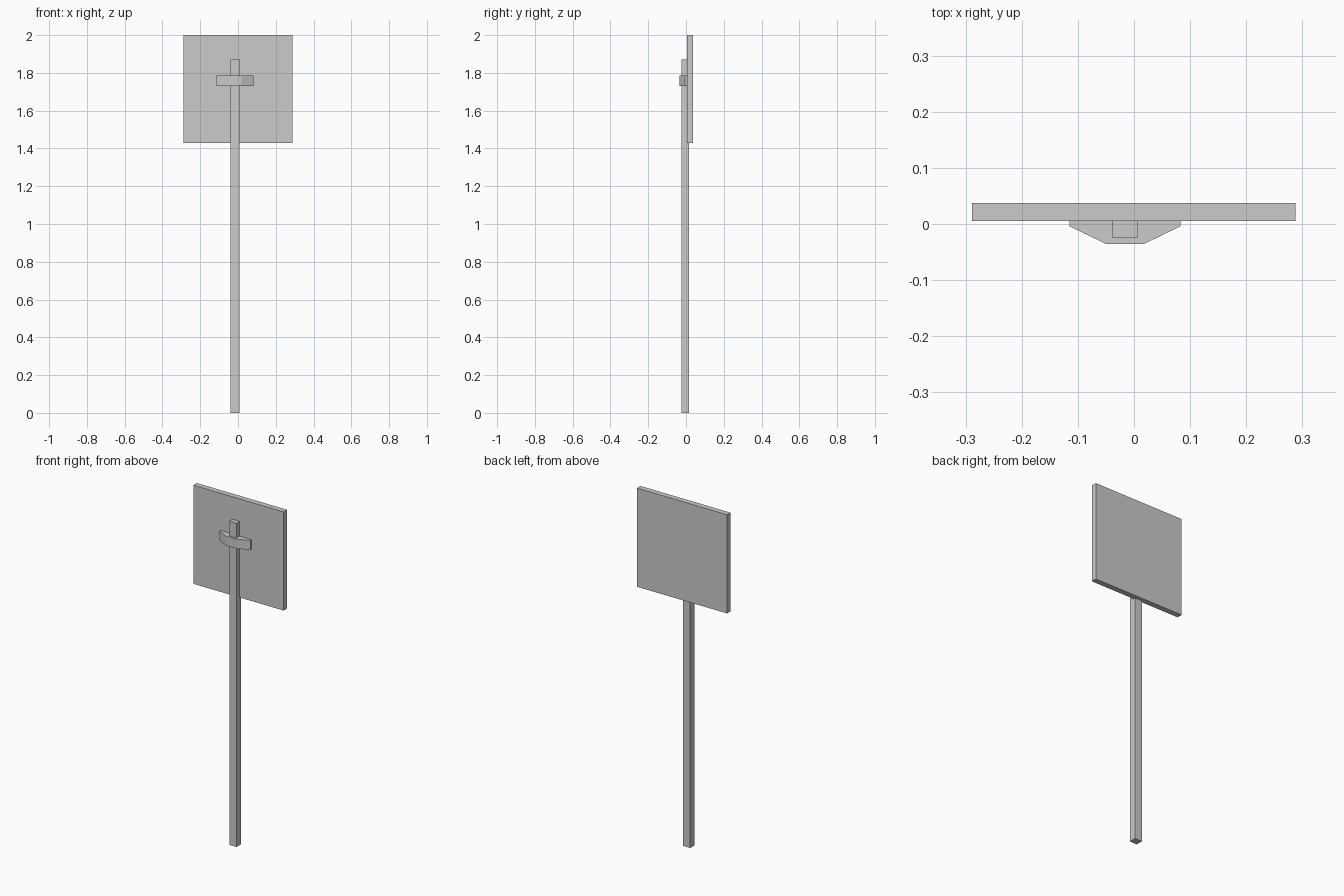
import bpy, bmesh

if "Cube" in bpy.data.objects:
    bpy.data.objects.remove(bpy.data.objects["Cube"])


def prism(name, profile, z0, z1):
    """Extrude an (x, y) profile from z0 up to z1."""
    bm = bmesh.new()
    face = bm.faces.new([bm.verts.new((x, y, z0)) for x, y in profile])
    ext = bmesh.ops.extrude_face_region(bm, geom=[face], use_keep_orig=True)
    top = [v for v in ext["geom"] if isinstance(v, bmesh.types.BMVert)]
    bmesh.ops.translate(bm, verts=top, vec=(0, 0, z1 - z0))
    bmesh.ops.recalc_face_normals(bm, faces=bm.faces)
    mesh = bpy.data.meshes.new(name)
    bm.to_mesh(mesh)
    bm.free()
    obj = bpy.data.objects.new(name, mesh)
    bpy.context.collection.objects.link(obj)
    return obj


def rect(x0, x1, y0, y1):
    return [(x0, y0), (x1, y0), (x1, y1), (x0, y1)]


# Square sign board
prism("sign_board", rect(-0.289, 0.288, 0.0055, 0.0375), 1.43, 2.0)

# Square post, let slightly into the board
prism("post", rect(-0.039, 0.007, -0.024, 0.017), 0.0, 1.87)

# Bracket with sloped ends clamping the post to the board
cx = -0.016
half = [(0.034, -0.0355), (0.099, -0.004), (0.099, 0.0055)]
outline = [(cx + x, y) for x, y in half] + [(cx - x, y) for x, y in reversed(half)]
prism("bracket", outline, 1.73, 1.785)
